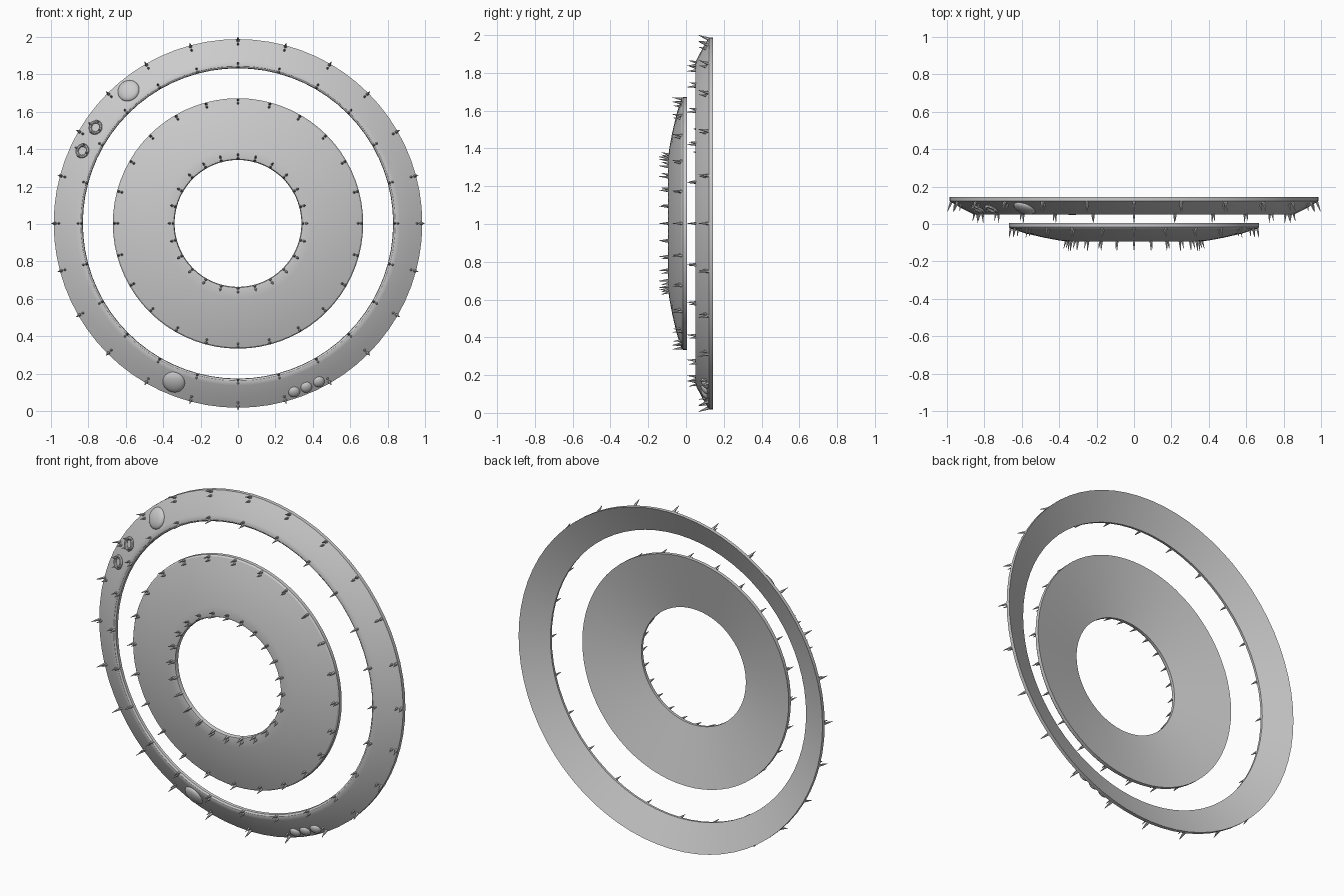
import bpy, bmesh, math
from mathutils import Vector, Matrix

if "Cube" in bpy.data.objects:
    bpy.data.objects.remove(bpy.data.objects["Cube"])

CZ = 1.003  # height of the common ring axis

grey = bpy.data.materials.new("light grey")
grey.diffuse_color = (0.6, 0.6, 0.6, 1)
grey.use_nodes = True
grey.node_tree.nodes["Principled BSDF"].inputs["Base Color"].default_value = grey.diffuse_color


def finish(bm, name, angle=30):
    bmesh.ops.recalc_face_normals(bm, faces=bm.faces)
    me = bpy.data.meshes.new(name)
    bm.to_mesh(me)
    bm.free()
    me.materials.append(grey)
    ob = bpy.data.objects.new(name, me)
    bpy.context.collection.objects.link(ob)
    bpy.ops.object.select_all(action='DESELECT')
    ob.select_set(True)
    bpy.context.view_layer.objects.active = ob
    bpy.ops.object.shade_smooth_by_angle(angle=math.radians(angle))
    return ob


def polar(r, a, y):
    return Vector((r * math.cos(a), y, CZ + r * math.sin(a)))


def lathe(name, profile, n=72):
    """Revolve a closed (radius, y) profile around the y axis."""
    bm = bmesh.new()
    loops = [[bm.verts.new(polar(r, math.tau * i / n, y)) for r, y in profile]
             for i in range(n)]
    m = len(profile)
    for i in range(n):
        a, b = loops[i], loops[(i + 1) % n]
        for j in range(m):
            k = (j + 1) % m
            bm.faces.new((a[j], a[k], b[k], b[j]))
    return finish(bm, name)


def add_cone(bm, base, tip, r):
    d = tip - base
    mat = (Matrix.Translation((base + tip) / 2)
           @ d.to_track_quat('Z', 'Y').to_matrix().to_4x4())
    bmesh.ops.create_cone(bm, cap_ends=True, segments=6, radius1=r,
                          radius2=r * 0.12, depth=d.length, matrix=mat)


def claws(name, prongs, n=24):
    """Ring of claws; each prong is (base r, base y, tip r, tip y, radius)."""
    bm = bmesh.new()
    for i in range(n):
        a = math.tau * i / n
        for r0, y0, r1, y1, w in prongs:
            add_cone(bm, polar(r0, a, y0), polar(r1, a, y1), w)
    return finish(bm, name)


# Dished shells: thin rim, sloping front, hollow conical back
lathe("outer_ring", [(0.985, 0.143), (0.985, 0.122), (0.93, 0.089),
                     (0.866, 0.056), (0.852, 0.050), (0.840, 0.050),
                     (0.831, 0.056), (0.829, 0.072)])
lathe("inner_disc", [(0.669, 0.005), (0.669, -0.016), (0.662, -0.024),
                     (0.58, -0.050), (0.48, -0.073), (0.40, -0.088),
                     (0.355, -0.094), (0.343, -0.092), (0.339, -0.084),
                     (0.339, -0.070)])

# Double-pronged claws along all four edges
claws("outer_ring_rim_claws", [(0.974, 0.125, 0.997, 0.066, 0.010),
                               (0.955, 0.112, 0.966, 0.068, 0.008)])
claws("outer_ring_inner_claws", [(0.838, 0.060, 0.834, 0.006, 0.009),
                                 (0.852, 0.060, 0.862, 0.016, 0.008)])
claws("disc_rim_claws", [(0.658, -0.015, 0.667, -0.072, 0.009),
                         (0.642, -0.024, 0.645, -0.066, 0.008)])
claws("disc_inner_claws", [(0.346, -0.085, 0.352, -0.143, 0.009),
                           (0.362, -0.085, 0.376, -0.130, 0.008)])


def ring_frame(x, z):
    """Local frame on the sloping front of the outer ring, z axis outward."""
    r = math.hypot(x, z - CZ)
    y = 0.056 + (r - 0.866) * 0.555
    radial = Vector((x / r, 0, (z - CZ) / r))
    normal = (radial * 0.485 + Vector((0, -0.874, 0))).normalized()
    tangent = Vector((0, 1, 0)).cross(radial).normalized()
    side = normal.cross(tangent)
    rot = Matrix((tangent, side, normal)).transposed().to_4x4()
    return Matrix.Translation((x, y, z)) @ rot


def dome(name, x, z, r, h):
    bm = bmesh.new()
    bmesh.ops.create_uvsphere(bm, u_segments=32, v_segments=16, radius=1,
                              matrix=ring_frame(x, z) @ Matrix.Diagonal((r, r, h, 1)))
    finish(bm, name)


# Flattened domes on the outer ring
dome("large_dome_upper", -0.585, 1.712, 0.060, 0.024)
dome("large_dome_lower", -0.343, 0.155, 0.060, 0.024)
for i, (x, z) in enumerate([(0.30, 0.103), (0.365, 0.128), (0.432, 0.157)]):
    dome(f"small_dome_{i + 1}", x, z, 0.031, 0.018)


def socket(name, x, z, R=0.031, t=0.009):
    """Small torus with four studs around it."""
    bm = bmesh.new()
    n, m = 24, 8
    mat = ring_frame(x, z)
    loops = []
    for i in range(n):
        a = math.tau * i / n
        loops.append([])
        for j in range(m):
            b = math.tau * j / m
            q = R + t * math.cos(b)
            loops[-1].append(bm.verts.new(mat @ Vector(
                (q * math.cos(a), q * math.sin(a), 0.005 + t * math.sin(b)))))
    for i in range(n):
        p, q = loops[i], loops[(i + 1) % n]
        for j in range(m):
            k = (j + 1) % m
            bm.faces.new((p[j], p[k], q[k], q[j]))
    for i in range(4):
        a = math.tau * i / 4
        c, s = math.cos(a), math.sin(a)
        add_cone(bm, mat @ Vector((R * c, R * s, 0.004)),
                 mat @ Vector((R * 1.25 * c, R * 1.25 * s, 0.030)), 0.009)
    finish(bm, name, 40)


# Studded sockets on the upper left of the outer ring
socket("socket_upper", -0.760, 1.515)
socket("socket_lower", -0.830, 1.390)
